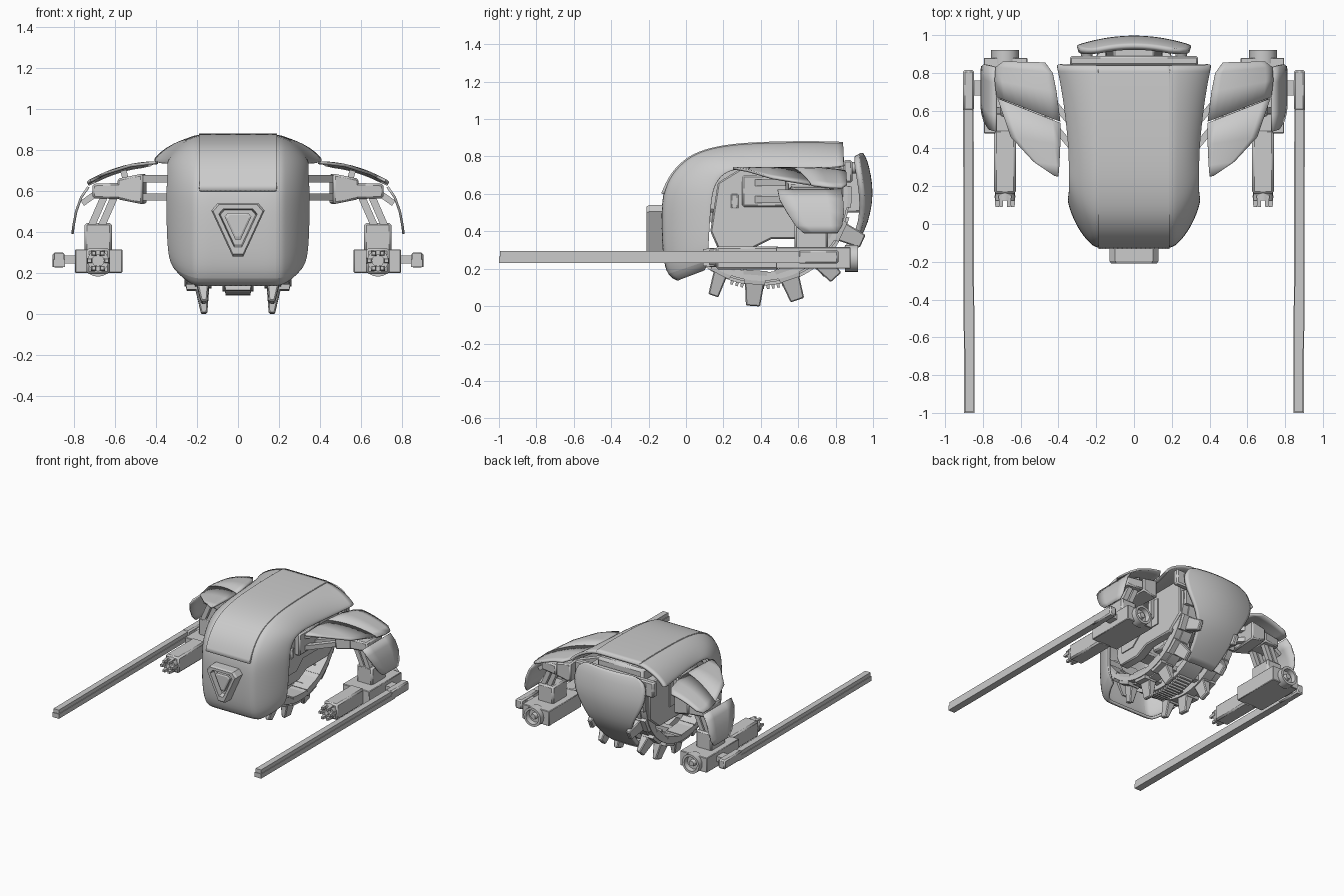
import bpy, bmesh, math
from mathutils import Vector as V

if "Cube" in bpy.data.objects:
    bpy.data.objects.remove(bpy.data.objects["Cube"])

grey = bpy.data.materials.new("plain_grey")
grey.diffuse_color = (0.6, 0.6, 0.6, 1)
grey.use_nodes = True
grey.node_tree.nodes["Principled BSDF"].inputs["Base Color"].default_value = grey.diffuse_color


def make(name, verts, faces, mirror=False, bevel=0, subsurf=0, thick=0, smooth=35):
    me = bpy.data.meshes.new(name)
    me.from_pydata([tuple(v) for v in verts], [], faces)
    bm = bmesh.new()
    bm.from_mesh(me)
    bmesh.ops.recalc_face_normals(bm, faces=bm.faces)
    bm.to_mesh(me)
    bm.free()
    me.materials.append(grey)
    ob = bpy.data.objects.new(name, me)
    bpy.context.collection.objects.link(ob)
    if subsurf:
        m = ob.modifiers.new("sub", 'SUBSURF')
        m.levels = m.render_levels = subsurf
    if thick:
        m = ob.modifiers.new("solid", 'SOLIDIFY')
        m.thickness = thick
        m.offset = 0
    if bevel:
        m = ob.modifiers.new("bevel", 'BEVEL')
        m.width = bevel
        m.segments = 1
    if mirror:
        ob.modifiers.new("mirror", 'MIRROR').use_mirror_merge = False
    if smooth:
        bpy.ops.object.select_all(action='DESELECT')
        ob.select_set(True)
        bpy.context.view_layer.objects.active = ob
        bpy.ops.object.shade_smooth_by_angle(angle=math.radians(smooth))
    return ob


def loft(name, rings, **kw):
    """Closed solid through rings of equal point count."""
    n = len(rings[0])
    verts = [p for r in rings for p in r]
    faces = [(i * n + j, i * n + (j + 1) % n, (i + 1) * n + (j + 1) % n, (i + 1) * n + j)
             for i in range(len(rings) - 1) for j in range(n)]
    faces += [tuple(range(n)), tuple(range(len(verts) - n, len(verts)))]
    return make(name, verts, faces, **kw)


def sheet(name, rows, **kw):
    n = len(rows[0])
    verts = [p for r in rows for p in r]
    faces = [(i * n + j, i * n + j + 1, (i + 1) * n + j + 1, (i + 1) * n + j)
             for i in range(len(rows) - 1) for j in range(n - 1)]
    return make(name, verts, faces, **kw)


def patch(name, stations, f=lambda p: p, n=8, **kw):
    rows = [[f(V(a).lerp(V(b), k / n)) for k in range(n + 1)] for a, b in stations]
    return sheet(name, rows, **kw)


def beam(name, p, q, s0, s1=None, **kw):
    """Tapered box from p to q; sizes are (across, other)."""
    p, q = V(p), V(q)
    d = (q - p).normalized()
    u = V((1, 0, 0)) if abs(d.x) < 0.6 else V((0, 1, 0))
    u = (u - d * u.dot(d)).normalized()
    v = d.cross(u)
    rings = [[c + u * w / 2 * a + v * h / 2 * b for a, b in ((-1, -1), (1, -1), (1, 1), (-1, 1))]
             for c, (w, h) in ((p, s0), (q, s1 or s0))]
    return loft(name, rings, **kw)


def box(name, x, y, z, **kw):
    return beam(name, ((x[0] + x[1]) / 2, y[0], (z[0] + z[1]) / 2), ((x[0] + x[1]) / 2, y[1], (z[0] + z[1]) / 2),
                (x[1] - x[0], z[1] - z[0]), **kw)


def prism_x(name, pts, x0, x1, **kw):
    return loft(name, [[(x, y, z) for y, z in pts] for x in (x0, x1)], **kw)


def tube_y(name, x, z, stations, n=20, **kw):
    return loft(name, [[(x + r * math.cos(2 * math.pi * k / n), y, z + r * math.sin(2 * math.pi * k / n))
                        for k in range(n)] for y, r in stations], **kw)


# hood shell: outer line P, skirt edge Q, half width
ST = [((-.04, .145), (.10, .2), .27), ((-.09, .165), (.115, .24), .32), ((-.115, .26), (.12, .32), .335),
      ((-.122, .45), (.13, .5), .34), ((-.118, .6), (.14, .6), .34), ((-.075, .7), (.16, .66), .335),
      ((.005, .782), (.2, .71), .335), ((.1, .828), (.27, .735), .335), ((.25, .857), (.37, .735), .335),
      ((.45, .866), (.5, .735), .345), ((.7, .868), (.7, .735), .37), ((.84, .863), (.845, .745), .4)]
rows, panel = [], []
for P, Q, w in ST:
    P, Q = V((0, *P)), V((0, *Q))
    half = [V((.1, 0, 0)) + P]
    for k in range(7):   # corner: blend of a chamfer and a quarter round
        t = k / 6
        a = t * math.pi / 2
        sx, f = .55 * t + .45 * math.sin(a), .55 * t + .45 * (1 - math.cos(a))
        half.append(P.lerp(Q, .92 * f) + V((.195 + (w - .195) * sx, 0, 0)))
    half.append(Q + V((w, 0, 0)))
    rows.append([V((-p.x, p.y, p.z)) for p in reversed(half)] + [P] + half)
    out = P + (P - Q).normalized() * .007
    panel.append([out + V((x, 0, 0)) for x in (-.19, -.186, -.1, 0, .1, .186, .19)])
sheet("hood_shell", rows, subsurf=2, thick=.02)
sheet("hood_center_panel", panel[4:], subsurf=2, thick=.016)

# recessed triangular lamp on the nose
T = [(-.13, .505), (-.1, .54), (.1, .54), (.13, .505), (.026, .28), (-.026, .28)]


def tri(s, y):
    return [(x * s, y, .445 + (z - .445) * s) for x, z in T]


loft("nose_triangle", [tri(1.0, -.09), tri(1.0, -.195), tri(.93, -.21), tri(.72, -.21), tri(.66, -.17)], smooth=0)
loft("nose_triangle_core", [tri(.5, -.16), tri(.5, -.19), tri(.4, -.195)], smooth=0)

# inner side plates and core under the hood
SIDE = [(.13, .40), (.17, .31), (.36, .31), (.46, .36), (.72, .36), (.84, .46), (.84, .74), (.3, .74),
        (.17, .66)]
prism_x("side_plate", SIDE, .2, .275, mirror=True, bevel=.008)
prism_x("side_plate_inset", [(.2, .4), (.32, .4), (.4, .47), (.6, .47), (.6, .68), (.32, .68), (.2, .6)],
        .27, .283, mirror=True)
box("side_slot", (.28, .292), (.24, .28), (.52, .6), mirror=True, bevel=.01)
box("arm_socket", (.27, .32), (.3, .56), (.53, .7), mirror=True, bevel=.01)
box("engine_core", (-.2, .2), (.1, .82), (.5, .82), bevel=.02)
for i, (y, z) in enumerate(((.2, .44), (.42, .4), (.64, .44))):
    box("engine_block_%d" % i, (-.12, .12), (y - .07, y + .07), (z, .52), bevel=.012)

# wheel arc: rims, tread, cross bars, spikes
CY, CZ = .4, .6


def at(x, r, deg):
    a = math.radians(deg)
    return V((x, CY + r * math.sin(a), CZ - r * math.cos(a)))


def arc(name, x0, x1, r0, r1, a0, a1, n=36, **kw):
    return loft(name, [[at(x0, r0, a), at(x1, r0, a), at(x1, r1, a), at(x0, r1, a)]
                       for a in (a0 + (a1 - a0) * k / n for k in range(n + 1))], **kw)


arc("wheel_rim", .13, .21, .42, .475, -70, 95, mirror=True)
arc("wheel_outer_flange", .21, .26, .42, .465, -70, 95, mirror=True)
arc("wheel_tread", -.075, .075, .44, .49, -55, 75)
for k in range(13):
    a = -18 + k * 3.2
    beam("tread_tooth_%d" % k, at(0, .48, a), at(0, .51, a), (.13, .02), (.12, .012), smooth=0)
for k in range(7):
    a = -50 + 23 * k
    beam("wheel_crossbar_%d" % k, at(-.2, .435, a), at(.2, .435, a), (.05, .04), smooth=0)
    beam("rim_clamp_%d" % k, at(.2, .41, a), at(.2, .485, a), (.13, .13), (.1, .11), mirror=True, smooth=0)
    if 0 < k < 6:
        s = .7 if k == 1 else .95
        beam("spike_%d" % k, at(.175, .47, a), at(.165, .6, a + (2 if k == 1 else 0)), (.07, .11 * s),
             (.03, .08 * s), mirror=True, bevel=.006, smooth=0)

# rear shield wrapping down under the wheel, and its bracket
patch("rear_shield", [((-h, y, z), (h, y, z)) for h, y, z in
                      ((.2, .935, .81), (.28, .955, .78), (.305, .975, .7), (.29, .987, .6), (.23, .972, .5),
                       (.18, .945, .41), (.15, .89, .325), (.135, .81, .235), (.12, .73, .17))],
      lambda p: V((p.x, p.y - .55 * p.x ** 2, p.z)), n=12, thick=.03, subsurf=1)
box("rear_bracket", (-.34, .34), (.84, .89), (.66, .78), bevel=.01)
box("rear_mount", (-.11, .11), (.8, .95), (.5, .76), bevel=.01)
tube_y("rear_bolt", .25, .74, [(.88, .03), (.93, .03)], n=12, mirror=True)

# arms
for i, (y, z) in enumerate(((.36, .57), (.48, .57), (.36, .66), (.48, .66))):
    beam("arm_strut_%d" % i, (.29, y, z), (.49, y + .24, z), (.035, .035), mirror=True)
beam("shoulder_joint", (.455, .66, .61), (.58, .67, .61), (.26, .15), (.24, .1), mirror=True, bevel=.01)
beam("shoulder_block", (.57, .67, .6), (.71, .67, .6), (.24, .08), (.2, .07), mirror=True, bevel=.01)
beam("pad_post", (.54, .68, .63), (.56, .68, .7), (.03, .06), mirror=True)
beam("outer_pad_post", (.69, .7, .59), (.76, .7, .54), (.06, .03), mirror=True)
for i, (x, y) in enumerate(((.6, .6), (.65, .6), (.6, .73), (.65, .73))):
    beam("leg_strut_%d" % i, (x, y, .58), (x + .07, y, .42), (.035, .035), mirror=True)


# shoulder armour pads
def dome(p):
    return V((p.x, p.y, .738 - .85 * (p.x - .4) ** 2 - .1 * max(0, p.y - .7)))


def flat(pairs):
    return [((a, b, 0), (c, d, 0)) for a, b, c, d in pairs]


patch("shoulder_pad_front", flat([(.4, .25, .42, .255), (.395, .31, .53, .33), (.39, .42, .65, .46),
                                  (.39, .535, .72, .665)]), dome, thick=.014, mirror=True)
patch("shoulder_pad_rear", flat([(.39, .542, .725, .672), (.41, .7, .735, .76), (.43, .8, .73, .83),
                                 (.47, .855, .69, .86)]), dome, thick=.014, mirror=True)
patch("outer_pad", [((.73, .49, .62), (.73, .83, .62)), ((.765, .5, .57), (.765, .84, .57)),
                    ((.79, .54, .5), (.79, .845, .5)), ((.803, .585, .43), (.803, .835, .43)),
                    ((.808, .63, .39), (.808, .81, .39))], n=4, thick=.012, mirror=True)

# guns
box("gun_pylon", (.615, .75), (.58, .76), (.3, .445), mirror=True, bevel=.012)
box("gun_body", (.565, .795), (.48, .88), (.2, .315), mirror=True, bevel=.004)
box("gun_barrel_housing", (.625, .74), (.16, .5), (.195, .32), mirror=True, bevel=.012)
tube_y("gun_muzzle", .683, .26, [(.2, .052), (.125, .052), (.125, .028), (.17, .028)], mirror=True)
for k in range(6):
    a = k * math.pi / 3
    x, z = .683 + .042 * math.cos(a), .26 + .042 * math.sin(a)
    beam("muzzle_prong_%d" % k, (x, .15, z), (x, .09, z), (.026, .026), (.018, .018), mirror=True, smooth=0)
tube_y("gun_rear_cap", .683, .255, [(.85, .073), (.92, .073), (.92, .055), (.885, .05), (.885, .025), (.91, .02)],
       mirror=True)

# long side rails
box("rail_link", (.78, .86), (.68, .76), (.245, .285), mirror=True)
box("rail_breech", (.846, .905), (.6, .815), (.227, .3), mirror=True, bevel=.01)
beam("rail_lower", (.877, .64, .248), (.872, -1, .248), (.056, .036), mirror=True, smooth=0)
beam("rail_upper", (.877, .64, .28), (.872, -.995, .28), (.046, .03), mirror=True, smooth=0)
